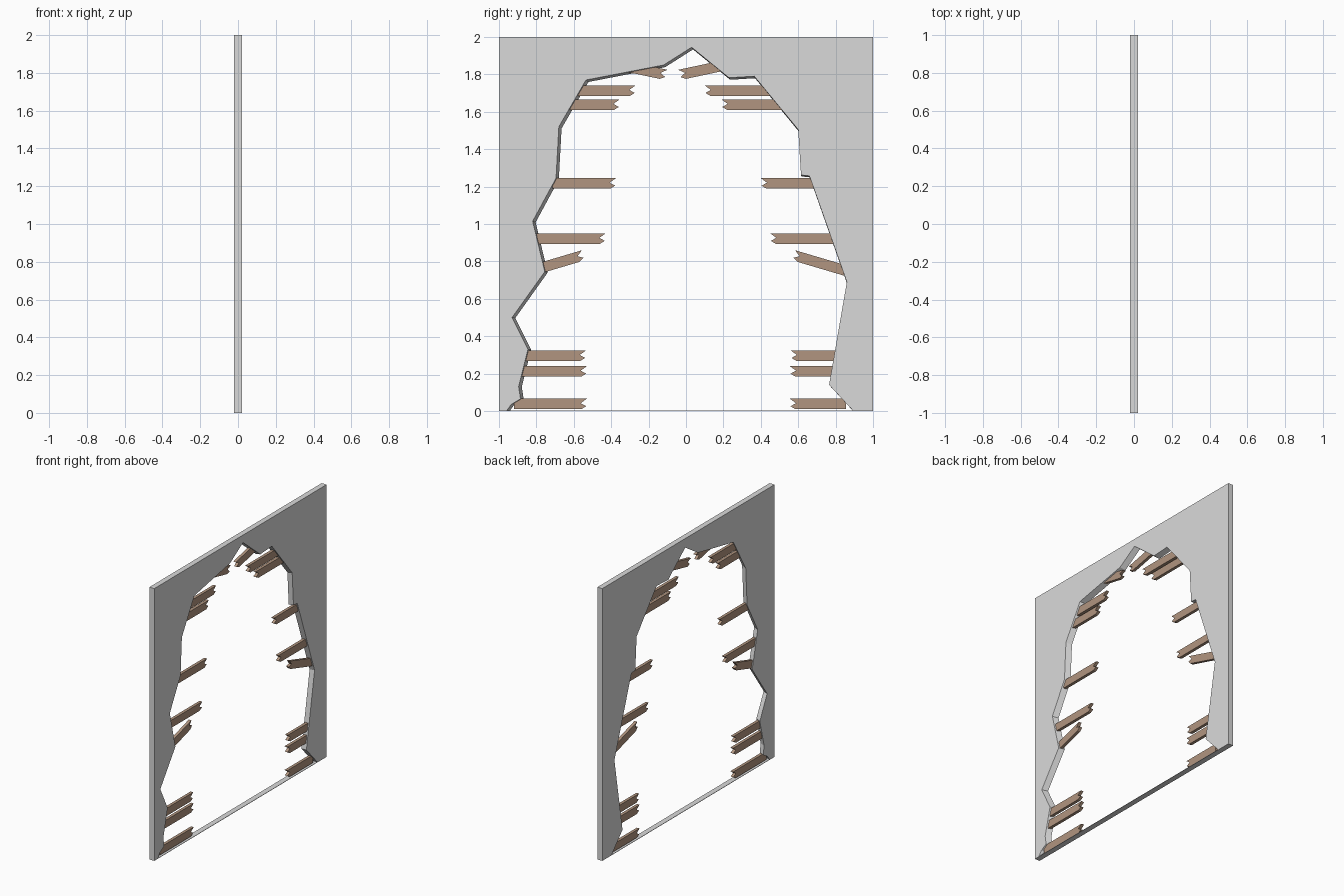
import bpy, bmesh, math

if "Cube" in bpy.data.objects:
    bpy.data.objects.remove(bpy.data.objects["Cube"])


def material(name, rgb):
    m = bpy.data.materials.new(name)
    m.diffuse_color = (*rgb, 1)
    m.use_nodes = True
    m.node_tree.nodes["Principled BSDF"].inputs["Base Color"].default_value = m.diffuse_color
    return m


plaster = material("grey plaster", (0.70, 0.70, 0.70))
wood = material("brown wood", (0.44, 0.30, 0.215))


def loft(name, near, far, x_near, x_far, mat):
    """Solid between two matching (y, z) outlines at two x positions."""
    bm = bmesh.new()
    a = [bm.verts.new((x_near, y, z)) for y, z in near]
    b = [bm.verts.new((x_far, y, z)) for y, z in far]
    bm.faces.new(a)
    bm.faces.new(b[::-1])
    n = len(a)
    for i in range(n):
        j = (i + 1) % n
        bm.faces.new((a[i], b[i], b[j], a[j]))
    bm.normal_update()
    bmesh.ops.triangulate(bm, faces=[f for f in bm.faces if len(f.verts) > 4],
                          ngon_method='EAR_CLIP')
    bmesh.ops.recalc_face_normals(bm, faces=bm.faces)
    me = bpy.data.meshes.new(name)
    bm.to_mesh(me)
    bm.free()
    me.materials.append(mat)
    ob = bpy.data.objects.new(name, me)
    bpy.context.collection.objects.link(ob)
    return ob


# Wall with a broken opening; the opening drifts slightly through the thickness
hole = [(-0.96, 0), (-0.935, 0.035), (-0.885, 0.065), (-0.895, 0.13),
        (-0.845, 0.33), (-0.93, 0.5), (-0.755, 0.745), (-0.82, 1.015),
        (-0.695, 1.245), (-0.68, 1.52), (-0.535, 1.77), (-0.12, 1.85),
        (0.03, 1.945), (0.23, 1.782), (0.365, 1.79), (0.6, 1.505),
        (0.615, 1.262), (0.66, 1.257), (0.86, 0.69), (0.765, 0.14), (0.895, 0)]
hole_back = [(y + 0.008 - 0.01 * y, z - 0.006 * z) for y, z in hole]
frame = [(1, 0), (1, 2), (-1, 2), (-1, 0)]
loft("wall", hole + frame, hole_back + frame, 0.02, -0.02, plaster)

# Thin sill closing the bottom of the opening
sill = [(-0.97, 0), (0.91, 0), (0.91, 0.003), (-0.97, 0.003)]
loft("sill", sill, sill, 0.02, -0.02, plaster)


# Snapped wooden planks: the broken tip points along +y, mirrored by side
def plank(name, tip_y, z, length, side, tilt=0, h=0.056):
    pts = [(-length, h / 2), (0, h / 2), (-0.033, 0.004),
           (-0.004, -h * 0.22), (-0.03, -h / 2), (-length, -h / 2)]
    c, s = math.cos(math.radians(tilt)), math.sin(math.radians(tilt))
    out = [(side * (tip_y + y * c - w * s), z + y * s + w * c) for y, w in pts]
    loft(name, out, out, 0.011, -0.011, wood)


# (z, left tip, left length, right tip, right length, upward tilt to the tip)
rows = [
    (0.038, -0.53, 0.39, -0.555, 0.30, 0),
    (0.212, -0.53, 0.36, -0.555, 0.25, 0),
    (0.296, -0.535, 0.33, -0.56, 0.26, 0),
    (0.833, -0.548, 0.24, -0.575, 0.30, 16.5),
    (0.922, -0.43, 0.39, -0.45, 0.36, 0),
    (1.217, -0.375, 0.34, -0.40, 0.31, 0),
    (1.638, -0.355, 0.27, -0.19, 0.34, 0),
    (1.713, -0.27, 0.32, -0.10, 0.36, 0),
    (1.797, -0.105, 0.23, 0.036, 0.24, -12),
]
for i, (z, lt, ll, rt, rl, tilt) in enumerate(rows, 1):
    plank(f"left_plank_{i}", lt, z, ll, 1, tilt)
    plank(f"right_plank_{i}", rt, z, rl, -1, tilt)
